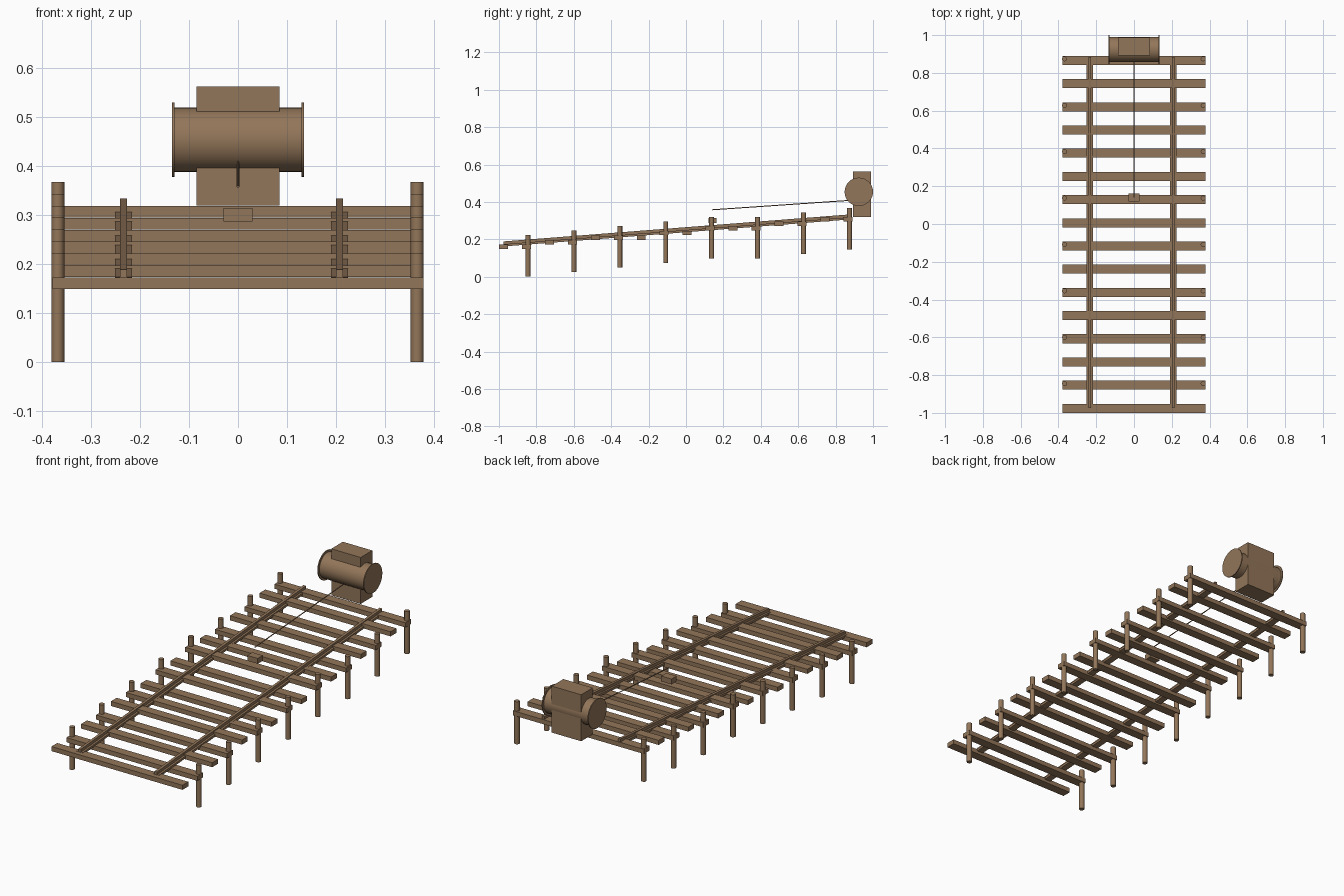
import bpy, math
from mathutils import Vector

if "Cube" in bpy.data.objects:
    bpy.data.objects.remove(bpy.data.objects["Cube"])

wood = bpy.data.materials.new("brown wood")
wood.diffuse_color = (0.29, 0.18, 0.10, 1)
wood.use_nodes = True
wood.node_tree.nodes["Principled BSDF"].inputs["Base Color"].default_value = wood.diffuse_color


def mesh_object(name, verts, faces):
    me = bpy.data.meshes.new(name)
    me.from_pydata(verts, [], faces)
    me.materials.append(wood)
    ob = bpy.data.objects.new(name, me)
    bpy.context.collection.objects.link(ob)
    return ob


def extrude(name, profile, start, end):
    """Sweep an (x, z) profile, counter-clockwise from the front, along y."""
    n = len(profile)
    verts = [(start[0] + x, p[1], p[2] + z) for p in (start, end) for x, z in profile]
    sides = [(i, (i + 1) % n, n + (i + 1) % n, n + i) for i in range(n)]
    sides = [tuple(reversed(f)) for f in sides]
    return mesh_object(name, verts, sides + [tuple(range(n)), tuple(range(2 * n - 1, n - 1, -1))])


def box(name, x0, x1, y0, y1, z0, z1):
    return extrude(name, [(x0, z0), (x1, z0), (x1, z1), (x0, z1)], (0, y0, 0), (0, y1, 0))


def rod(name, a, b, radius, sides):
    a, b = Vector(a), Vector(b)
    bpy.ops.mesh.primitive_cylinder_add(vertices=sides, radius=radius,
                                        depth=(b - a).length, location=(a + b) / 2)
    ob = bpy.context.object
    ob.name = name
    ob.rotation_euler = (b - a).to_track_quat('Z', 'Y').to_euler()
    ob.data.materials.append(wood)
    bpy.ops.object.shade_smooth_by_angle(angle=math.radians(35))
    return ob


# Sleepers climb in small steps; every second one has a post at each end
STEP = 0.0243
for i in range(16):
    y = -0.976 + i * 0.1228
    lift = STEP * round(i * 0.4)
    box("sleeper", -0.379, 0.379, y - 0.024, y + 0.024, 0.149 + lift, 0.173 + lift)
    if i % 2:
        for x in (-0.368, 0.366):
            rod("post", (x, y + 0.008, lift), (x, y + 0.008, lift + 0.222), 0.0132, 12)

# Sloping rails: wide foot with a narrow upright head
foot, head = 0.0175, 0.007
rail = [(-foot, 0), (foot, 0), (foot, 0.012), (head, 0.012), (head, 0.027),
        (-head, 0.027), (-head, 0.012), (-foot, 0.012)]
for x in (-0.234, 0.207):
    extrude("rail", rail, (x, -0.975, 0.162), (x, 0.885, 0.307))

# Winch: housing, drum and end discs
box("winch_housing", -0.085, 0.085, 0.892, 0.988, 0.32, 0.563)
rod("winch_drum", (-0.131, 0.924, 0.454), (0.131, 0.924, 0.454), 0.066, 32)
for s in (-1, 1):
    rod("drum_disc", (s * 0.130, 0.924, 0.454), (s * 0.135, 0.924, 0.454), 0.076, 32)

# Rope and the small block beneath its free end
rod("rope", (0, 0.14, 0.358), (0, 0.87, 0.408), 0.0026, 8)
box("rope_block", -0.03, 0.03, 0.12, 0.162, 0.287, 0.315)
